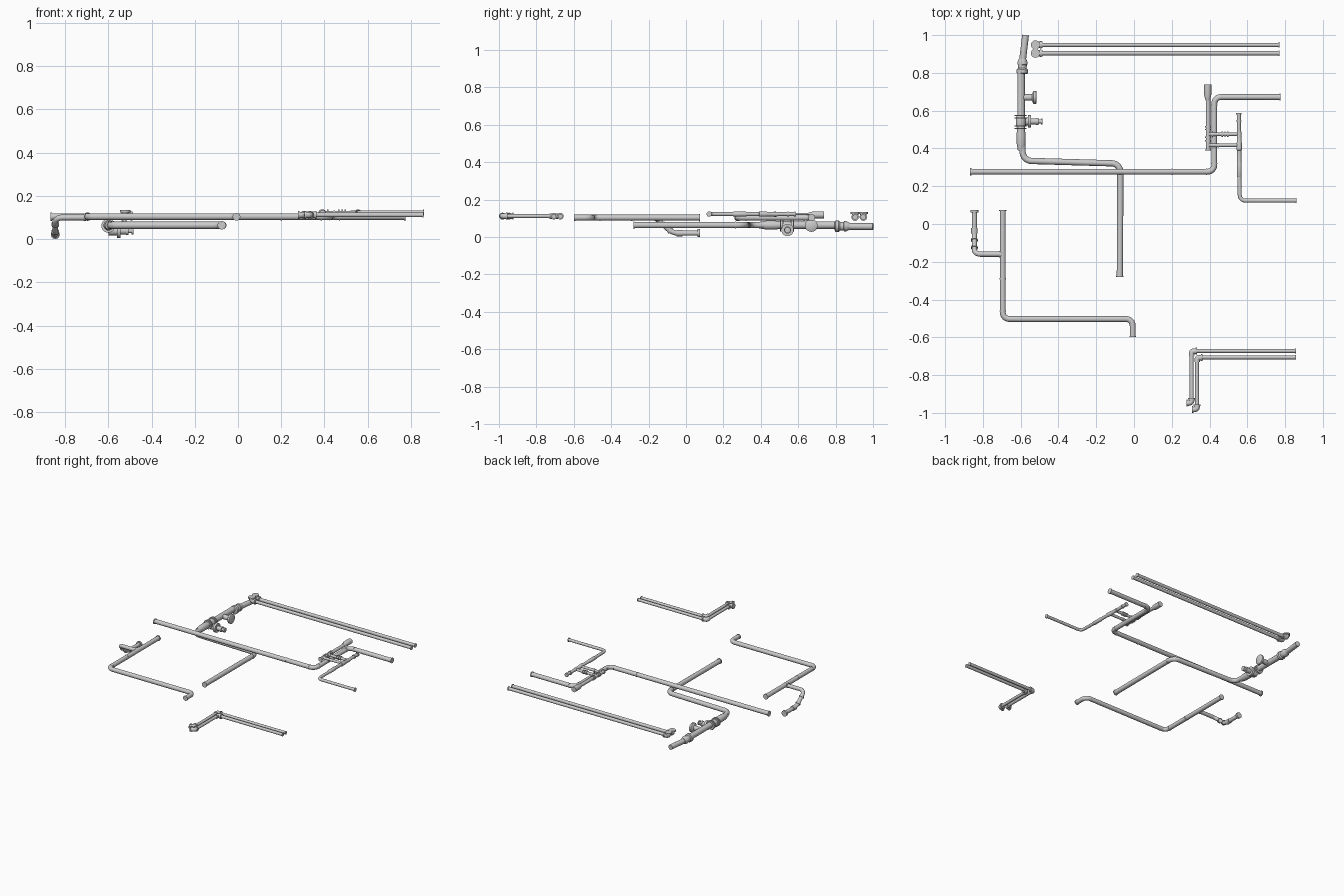
import bpy, bmesh, math
from mathutils import Vector


def fillet(pts, bend, steps=6):
    """Round the corners of a polyline."""
    pts = [Vector(p) for p in pts]
    out = [pts[0]]
    for a, b, c in zip(pts, pts[1:], pts[2:]):
        r = min(bend, (a - b).length * 0.5, (c - b).length * 0.5)
        p, q = b + (a - b).normalized() * r, b + (c - b).normalized() * r
        # cubic handles approximate a circular elbow
        h1, h2 = p.lerp(b, 0.552), q.lerp(b, 0.552)
        for i in range(steps + 1):
            t = i / steps
            s = 1 - t
            out.append(s**3 * p + 3 * s*s*t * h1 + 3 * s*t*t * h2 + t**3 * q)
    return out + [pts[-1]]


def finish(ob):
    bpy.ops.object.select_all(action='DESELECT')
    ob.select_set(True)
    bpy.context.view_layer.objects.active = ob
    if ob.type == 'CURVE':
        bpy.ops.object.convert(target='MESH')
    bpy.ops.object.shade_smooth_by_angle(angle=math.radians(40))


def pipe(name, pts, r, bend=0.035):
    cu = bpy.data.curves.new(name, 'CURVE')
    cu.dimensions = '3D'
    cu.bevel_depth, cu.bevel_resolution, cu.use_fill_caps = r, 6, True
    path = fillet(pts, bend)
    sp = cu.splines.new('POLY')
    sp.points.add(len(path) - 1)
    for point, co in zip(sp.points, path):
        point.co = (*co, 1)
    ob = bpy.data.objects.new(name, cu)
    bpy.context.collection.objects.link(ob)
    finish(ob)


def turned(name, base, axis, profile, n=20):
    """Turned fitting: profile is (distance along axis, radius)."""
    bm = bmesh.new()
    rings = [[bm.verts.new((r * math.cos(2 * math.pi * i / n), r * math.sin(2 * math.pi * i / n), d))
              for i in range(n)] for d, r in profile]
    for a, b in zip(rings, rings[1:]):
        for i in range(n):
            bm.faces.new((a[i], a[(i + 1) % n], b[(i + 1) % n], b[i]))
    bm.faces.new(rings[0][::-1])
    bm.faces.new(rings[-1])
    me = bpy.data.meshes.new(name)
    bm.to_mesh(me)
    bm.free()
    ob = bpy.data.objects.new(name, me)
    ob.location = base
    ob.rotation_euler = Vector(axis).to_track_quat('Z', 'Y').to_euler()
    bpy.context.collection.objects.link(ob)
    finish(ob)


def collar(name, center, axis, r, w=0.008):
    turned(name, Vector(center) - Vector(axis).normalized() * w / 2, axis, [(0, r), (w, r)])


X, Y, Z = (1, 0, 0), (0, 1, 0), (0, 0, 1)

# Long main pipe with two elbows
pipe("main_pipe", [(-0.867, 0.277, 0.104), (0.425, 0.277, 0.104), (0.425, 0.672, 0.104),
                   (0.775, 0.672, 0.104)], 0.0155)
collar("main_end_left", (-0.864, 0.277, 0.104), X, 0.019, 0.006)
collar("main_end_right", (0.772, 0.672, 0.104), X, 0.019, 0.006)
for i, (p, a) in enumerate([((0.385, 0.277), X), ((0.2, 0.277), X), ((0.425, 0.32), Y),
                            ((0.425, 0.63), Y), ((0.47, 0.672), X)]):
    collar(f"main_seam_{i}", (*p, 0.104), a, 0.0168, 0.005)

# Lower pipe with its valve train
pipe("lower_pipe", [(-0.593, 0.46, 0.064), (-0.588, 0.335, 0.064), (-0.072, 0.32, 0.064),
                    (-0.075, -0.28, 0.064)], 0.0165, 0.045)
collar("lower_pipe_end", (-0.075, -0.278, 0.064), Y, 0.0195, 0.006)
collar("lower_pipe_seam", (-0.072, 0.265, 0.064), Y, 0.0185, 0.006)
turned("valve_reducer", (-0.598, 0.39, 0.064), Y,
       [(0, 0.017), (0.04, 0.024), (0.085, 0.024), (0.115, 0.02), (0.43, 0.02)])
turned("valve_body", (-0.6, 0.512, 0.06), Y, [(0, 0.022), (0.015, 0.026), (0.045, 0.026), (0.06, 0.022)])
for i, y in enumerate((0.506, 0.518, 0.562, 0.574)):
    collar(f"valve_flange_{i}", (-0.6, y, 0.062), Y, 0.032, 0.006)
turned("valve_stem", (-0.6, 0.543, 0.038), X,
       [(0, 0.021), (0.04, 0.021), (0.04, 0.033), (0.056, 0.033), (0.056, 0.016), (0.082, 0.016),
        (0.082, 0.019), (0.094, 0.019), (0.094, 0.01), (0.108, 0.01), (0.108, 0.016), (0.116, 0.016)])
turned("side_outlet", (-0.595, 0.67, 0.062), X,
       [(0, 0.017), (0.055, 0.017), (0.058, 0.026), (0.064, 0.034), (0.077, 0.034), (0.08, 0.03)])
turned("coupling", (-0.592, 0.795, 0.058), (0.03, 1, 0),
       [(0, 0.022), (0.004, 0.03), (0.022, 0.03), (0.03, 0.023), (0.048, 0.023), (0.05, 0.027),
        (0.062, 0.027), (0.08, 0.019)])
pipe("outlet_pipe", [(-0.592, 0.85, 0.057), (-0.574, 1.0, 0.056)], 0.018)

# Twin straight pipes at the back, with upturned elbows
for i, y in enumerate((0.948, 0.904)):
    pipe(f"back_twin_pipe_{i}", [(-0.515, y, 0.107), (0.77, y, 0.107)], 0.0115)
    collar(f"back_twin_end_{i}", (0.767, y, 0.107), X, 0.0145, 0.006)
    pipe(f"back_twin_elbow_{i}", [(-0.485, y, 0.107), (-0.522, y, 0.107), (-0.522, y, 0.13)], 0.017, 0.03)
    collar(f"back_twin_flange_{i}", (-0.522, y, 0.129), Z, 0.024, 0.01)
    collar(f"back_twin_joint_{i}", (-0.493, y, 0.107), X, 0.02, 0.008)

# Left pipe with a branch dropping to floor level
pipe("left_pipe", [(-0.695, 0.075, 0.104), (-0.695, -0.503, 0.104), (-0.007, -0.503, 0.104),
                   (-0.007, -0.598, 0.104)], 0.0155)
collar("left_pipe_end_back", (-0.695, 0.072, 0.104), Y, 0.0195, 0.006)
collar("left_pipe_end_front", (-0.007, -0.595, 0.104), Y, 0.018, 0.006)
collar("left_pipe_seam", (-0.695, -0.29, 0.104), Y, 0.0168, 0.006)
collar("left_pipe_elbow_seam", (-0.695, -0.46, 0.104), Y, 0.0168, 0.006)
pipe("drop_branch", [(-0.695, -0.16, 0.1), (-0.845, -0.16, 0.1), (-0.845, -0.11, 0.055),
                     (-0.845, -0.07, 0.021), (-0.845, 0.075, 0.021)], 0.0135, 0.032)
collar("branch_tee", (-0.708, -0.16, 0.102), X, 0.017, 0.012)
collar("branch_joint_upper", (-0.845, -0.125, 0.068), (0, 0.75, -0.66), 0.018)
collar("branch_joint_lower", (-0.845, -0.085, 0.034), (0, 0.75, -0.66), 0.018)
turned("branch_coupling", (-0.845, -0.05, 0.021), Y,
       [(0, 0.017), (0.03, 0.017), (0.03, 0.0135), (0.112, 0.0135), (0.112, 0.021), (0.125, 0.021)])

# Twin angled pipes at the front right
for i, (x, y, end) in enumerate([(0.305, -0.672, -0.943), (0.334, -0.706, -0.977)]):
    pipe(f"front_twin_pipe_{i}", [(0.857, y, 0.112), (x, y, 0.112), (x, end, 0.112)], 0.0105, 0.025)
    pipe(f"front_twin_corner_{i}", [(x + 0.028, y - 0.002, 0.112), (x, y - 0.002, 0.112),
                                    (x, y - 0.024, 0.112)], 0.015, 0.025)
    collar(f"front_twin_joint_{i}", (x + 0.025, y, 0.112), X, 0.018)
    collar(f"front_twin_end_{i}", (0.855, y, 0.112), X, 0.0125, 0.005)
    pipe(f"front_twin_elbow_{i}", [(x, end + 0.02, 0.112), (x, end - 0.003, 0.112),
                                   (x - 0.026, end - 0.006, 0.112)], 0.0145, 0.022)
    collar(f"front_twin_collar_{i}", (x, end + 0.018, 0.112), Y, 0.0185, 0.007)
    collar(f"front_twin_flange_{i}", (x - 0.024, end - 0.004, 0.112), X, 0.0185, 0.007)

# Bypass manifold on the right: riser, two rungs, outlet pipe
pipe("bypass_riser", [(0.392, 0.388, 0.118), (0.392, 0.72, 0.118)], 0.012)
turned("riser_cap", (0.39, 0.655, 0.119), Y, [(0, 0.012), (0.028, 0.019), (0.083, 0.019)])
for i, y in enumerate((0.392, 0.44, 0.46, 0.5, 0.515)):
    collar(f"riser_collar_{i}", (0.392, y, 0.118), Y, 0.016, 0.007)
for i, y in enumerate((0.475, 0.417)):
    pipe(f"bypass_rung_{i}", [(0.392, y, 0.121), (0.557, y, 0.122)], 0.0095)
for i, x in enumerate((0.415, 0.467, 0.482, 0.497)):
    collar(f"rung_collar_{i}", (x, 0.475, 0.122), X, 0.0145, 0.007)
collar("rung_joint", (0.445, 0.417, 0.121), X, 0.012)
pipe("bypass_outlet", [(0.555, 0.587, 0.123), (0.557, 0.3, 0.123), (0.56, 0.124, 0.123),
                       (0.86, 0.124, 0.123)], 0.0105, 0.028)
for i, y in enumerate((0.583, 0.545)):
    collar(f"outlet_collar_{i}", (0.555, y, 0.123), Y, 0.0145, 0.007)
turned("outlet_valve", (0.557, 0.25, 0.123), Y,
       [(0, 0.0105), (0.006, 0.013), (0.07, 0.013), (0.076, 0.011), (0.14, 0.011), (0.142, 0.014),
        (0.18, 0.014), (0.185, 0.012), (0.24, 0.012)])
collar("outlet_end", (0.858, 0.124, 0.123), X, 0.014, 0.006)
